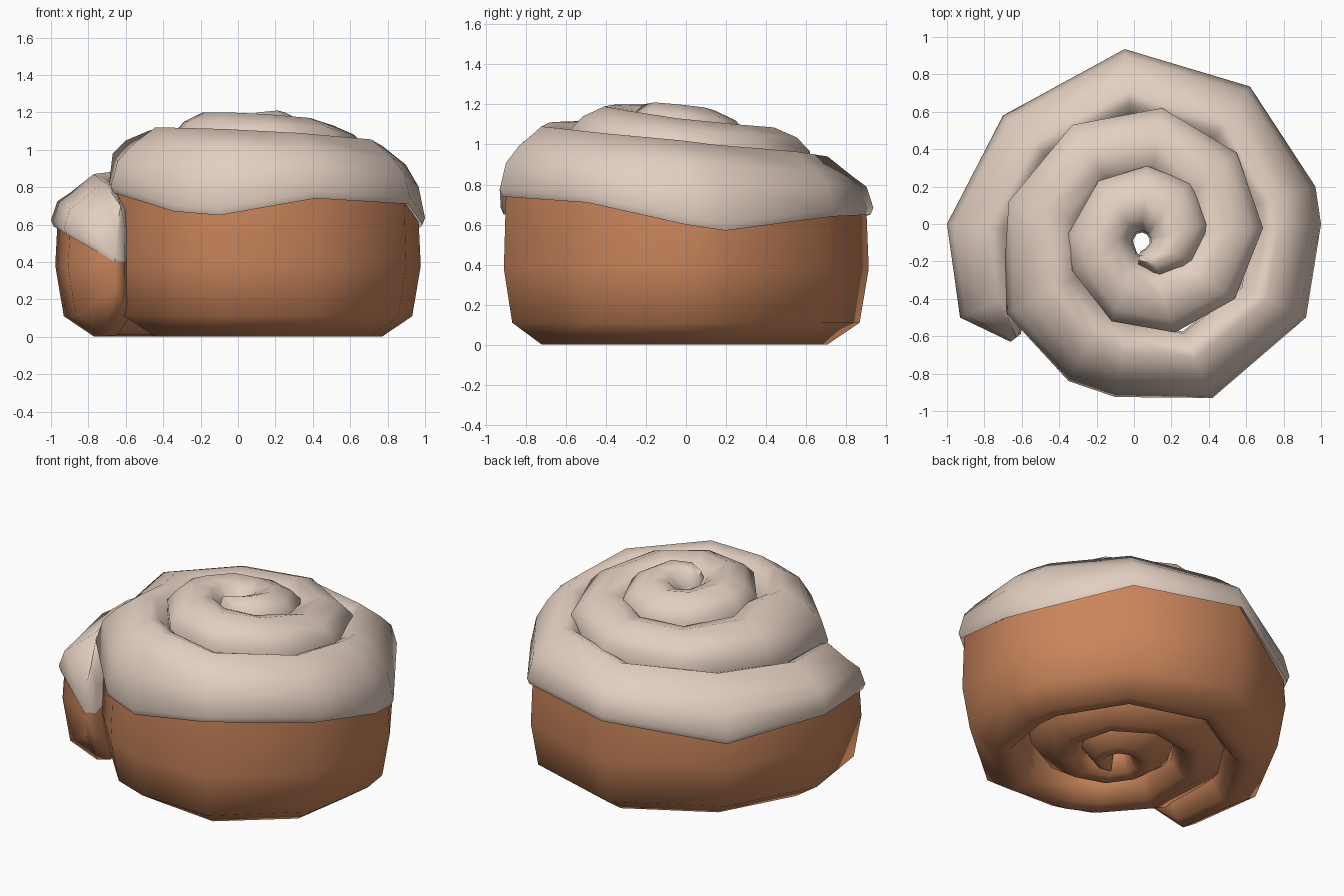
import bpy, bmesh, math
from mathutils import Vector

if "Cube" in bpy.data.objects:
    bpy.data.objects.remove(bpy.data.objects["Cube"])

# Outer edge of the rolled strip, from loose end to centre: x, y, crest height
PATH = [(-.66, -.63, .70), (-.93, -.5, .83), (-1, 0, .87), (-.7, .58, .90),
        (-.05, .935, .94), (.62, .735, .965), (.97, .2, 1.0), (1.0, 0, 1.02),
        (.92, -.5, 1.055), (.42, -.93, 1.09), (-.1, -.925, 1.11), (-.35, -.84, 1.115),
        (-.68, -.48, 1.12), (-.69, -.2, 1.12), (-.67, .12, 1.1), (-.33, .53, 1.08),
        (.15, .62, 1.085), (.55, .38, 1.1), (.69, -.02, 1.13), (.54, -.4, 1.17),
        (.22, -.58, 1.19), (-.12, -.52, 1.2), (-.33, -.25, 1.2), (-.35, -.05, 1.2),
        (-.19, .23, 1.18), (.07, .31, 1.17), (.3, .22, 1.185), (.4, 0, 1.2),
        (.33, -.2, 1.21), (.15, -.29, 1.2), (.02, -.23, 1.17)]
# Wavy lower edge of the icing on the outermost turn
EDGE = [.40, .55, .59, .54, .65, .64, .57, .60, .71, .74, .65, .67, .77, .78]
CENTRE = Vector((.04, -.09))
OUTER = 14      # stations on the outermost turn


def icing_section(i, top, edge):
    h = top - edge
    if i < OUTER:
        side = [(.012, edge), (0, edge + .035), (.03, edge + .48 * h), (.09, top - .1), (.20, top)]
    else:
        side = [(.012, edge), (0, edge + .05), (0, top - .12), (.06, top - .05), (.16, top)]
    return side + [(.26, top - .03), (.33, top - .12), (.34, edge)]


def dough_section(i, top, edge):
    pts = [(.03, edge + .015), (.02, .38), (.06, .11), (.2, .002),
           (.27, .01), (.33, .10), (.34, edge)]
    if i == 0:      # loose end lifts off the base
        pts = [(u, .2 + z * .5) for u, z in pts]
    return pts


def material(name, rgb):
    m = bpy.data.materials.new(name)
    m.diffuse_color = (*rgb, 1)
    m.use_nodes = True
    m.node_tree.nodes["Principled BSDF"].inputs["Base Color"].default_value = m.diffuse_color
    return m


def roll(name, section, mat):
    """Loft a cross-section along the spiral."""
    bm = bmesh.new()
    rows = []
    for i, (x, y, top) in enumerate(PATH):
        edge = EDGE[i] if i < len(EDGE) else top - .3
        p = Vector((x, y))
        d = CENTRE - p
        width = min(.39, d.length - .045)
        if i == 0:
            width = .07
        elif i == len(PATH) - 1:
            width = .08
        elif 11 <= i <= 13:     # wider where the roll leaves a corner
            width = .46
        elif i in (10, 14):
            width = .42
        d.normalize()
        row = []
        for u, z in section(i, top, edge):
            q = p + d * u * width / .34
            row.append(bm.verts.new((q.x, q.y, z)))
        rows.append(row)
    for a, b in zip(rows, rows[1:]):
        for j in range(len(a) - 1):
            bm.faces.new((a[j], a[j + 1], b[j + 1], b[j]))
    # end caps
    bm.faces.new(rows[0])
    bm.faces.new(rows[-1])
    bmesh.ops.recalc_face_normals(bm, faces=bm.faces)
    # make sure the outer wall faces outward
    bm.faces.ensure_lookup_table()
    f = bm.faces[(len(rows[0]) - 1) * 8 + 1]
    c = f.calc_center_median()
    if f.normal.dot(Vector((c.x, c.y, 0))) < 0:
        bmesh.ops.reverse_faces(bm, faces=bm.faces)
    me = bpy.data.meshes.new(name)
    bm.to_mesh(me)
    bm.free()
    ob = bpy.data.objects.new(name, me)
    bpy.context.collection.objects.link(ob)
    me.materials.append(mat)
    bpy.ops.object.select_all(action='DESELECT')
    ob.select_set(True)
    bpy.context.view_layer.objects.active = ob
    bpy.ops.object.shade_smooth_by_angle(angle=math.radians(70))
    return ob


roll("dough_roll", dough_section, material("baked dough", (.59, .235, .105)))
roll("icing", icing_section, material("cream icing", (.76, .62, .53)))
